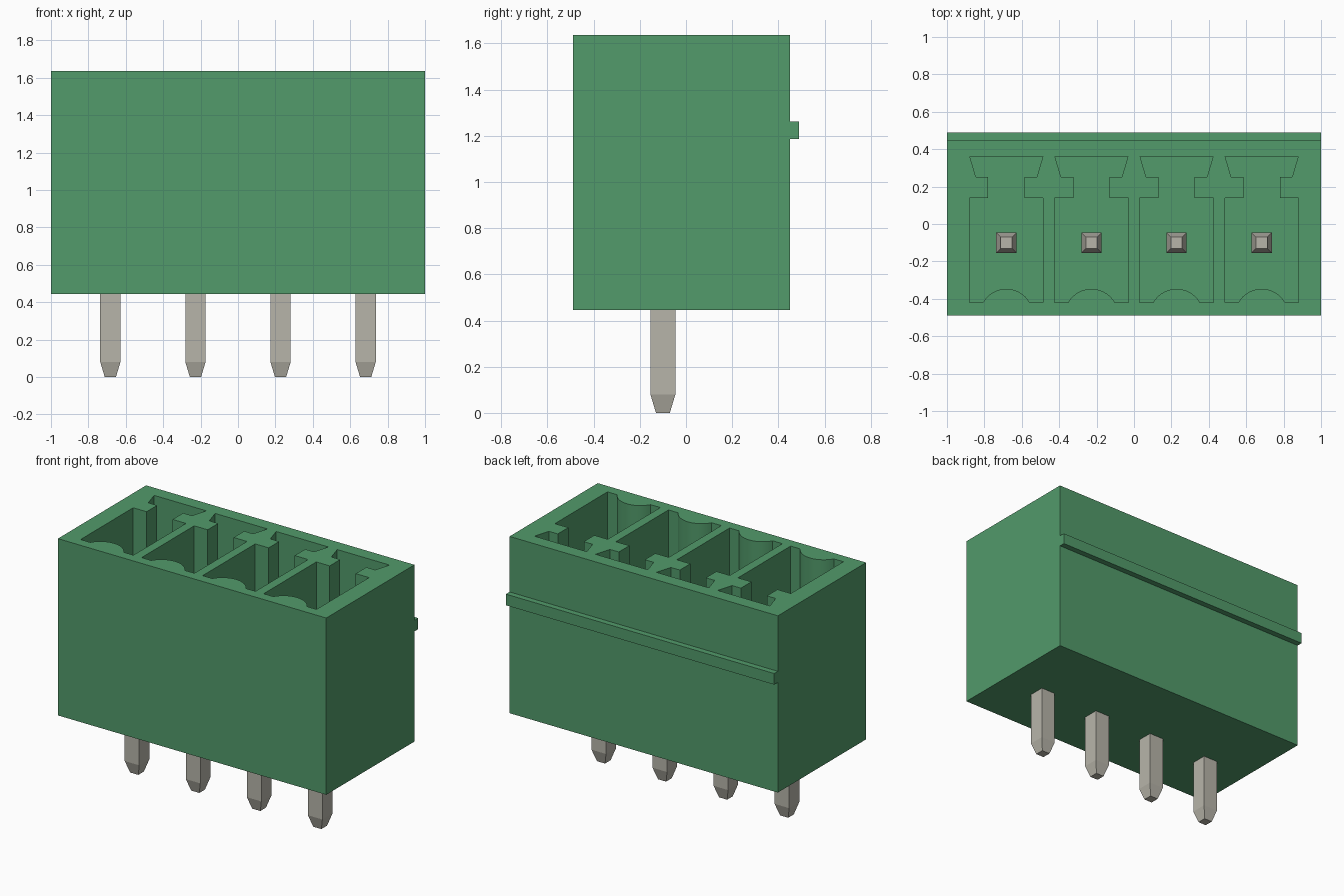
import bpy
import bmesh
import math
from mathutils import Vector

cube = bpy.data.objects.get("Cube")
if cube:
    bpy.data.objects.remove(cube, do_unlink=True)

PITCH = 0.455
CENTRES = [(i - 1.5) * PITCH for i in range(4)]
BOTTOM, TOP, FLOOR = 0.445, 1.636, 0.64
PIN_Y = -0.1


def material(name, rgb):
    mat = bpy.data.materials.new(name)
    mat.use_nodes = True
    mat.diffuse_color = (*rgb, 1)
    mat.node_tree.nodes["Principled BSDF"].inputs["Base Color"].default_value = (*rgb, 1)
    return mat


green = material("green plastic", (0.084, 0.325, 0.145))
metal = material("tinned metal", (0.475, 0.46, 0.40))


def make_object(name, bm, mat):
    bmesh.ops.recalc_face_normals(bm, faces=bm.faces)
    mesh = bpy.data.meshes.new(name)
    bm.to_mesh(mesh)
    bm.free()
    mesh.materials.append(mat)
    obj = bpy.data.objects.new(name, mesh)
    bpy.context.collection.objects.link(obj)
    return obj


def extrude_outline(bm, points, direction):
    """Make a closed prism from a planar outline."""
    face = bm.faces.new([bm.verts.new(p) for p in points])
    result = bmesh.ops.extrude_face_region(bm, geom=[face], use_keep_orig=True)
    verts = [g for g in result["geom"] if isinstance(g, bmesh.types.BMVert)]
    bmesh.ops.translate(bm, verts=verts, vec=Vector(direction))


# Housing: side profile with the rear rib, swept across the width
profile = [(-0.489, BOTTOM), (0.45, BOTTOM), (0.45, 1.187), (0.489, 1.187),
           (0.489, 1.262), (0.45, 1.262), (0.45, TOP), (-0.489, TOP)]
bm = bmesh.new()
extrude_outline(bm, [(-1, y, z) for y, z in profile], (2, 0, 0))
housing = make_object("housing", bm, green)

# Keyed pocket outline: right half, mirrored, then the round rib at the front
half = [(0.197, -0.42), (0.197, 0.14), (0.097, 0.14),
        (0.097, 0.252), (0.163, 0.252), (0.195, 0.36)]
outline = half + [(-x, y) for x, y in reversed(half)]
radius, arc_y, sweep, steps = 0.1435, -0.4905, math.radians(60.6), 18
for i in range(steps + 1):
    a = -sweep + 2 * sweep * i / steps
    outline.append((radius * math.sin(a), arc_y + radius * math.cos(a)))

bm = bmesh.new()
for cx in CENTRES:
    extrude_outline(bm, [(cx + x, y, FLOOR) for x, y in outline], (0, 0, TOP + 0.1 - FLOOR))
cutter = make_object("pocket_cutter", bm, green)
cutter.hide_render = True

# Cut the pockets and keep the finished mesh
mod = housing.modifiers.new("pockets", 'BOOLEAN')
mod.operation = 'DIFFERENCE'
mod.solver = 'EXACT'
mod.object = cutter
depsgraph = bpy.context.evaluated_depsgraph_get()
cut_mesh = bpy.data.meshes.new_from_object(housing.evaluated_get(depsgraph))
housing.modifiers.clear()
housing.data = cut_mesh
bpy.data.objects.remove(cutter, do_unlink=True)

bpy.ops.object.select_all(action='DESELECT')
housing.select_set(True)
bpy.context.view_layer.objects.active = housing
bpy.ops.object.shade_smooth_by_angle(angle=math.radians(25))


# Contact pins: square bars tapered at both ends
def add_pin(name, cx):
    bm = bmesh.new()
    rings = []
    for z, h in [(0, 0.03), (0.08, 0.054), (1.27, 0.054), (1.35, 0.03)]:
        rings.append([bm.verts.new((cx + sx * h, PIN_Y + sy * h, z))
                      for sx, sy in [(-1, -1), (1, -1), (1, 1), (-1, 1)]])
    for low, high in zip(rings, rings[1:]):
        for i in range(4):
            j = (i + 1) % 4
            bm.faces.new((low[i], low[j], high[j], high[i]))
    bm.faces.new(rings[0])
    bm.faces.new(rings[-1])
    make_object(name, bm, metal)


for n, cx in enumerate(CENTRES):
    add_pin(f"contact_pin_{n + 1}", cx)
